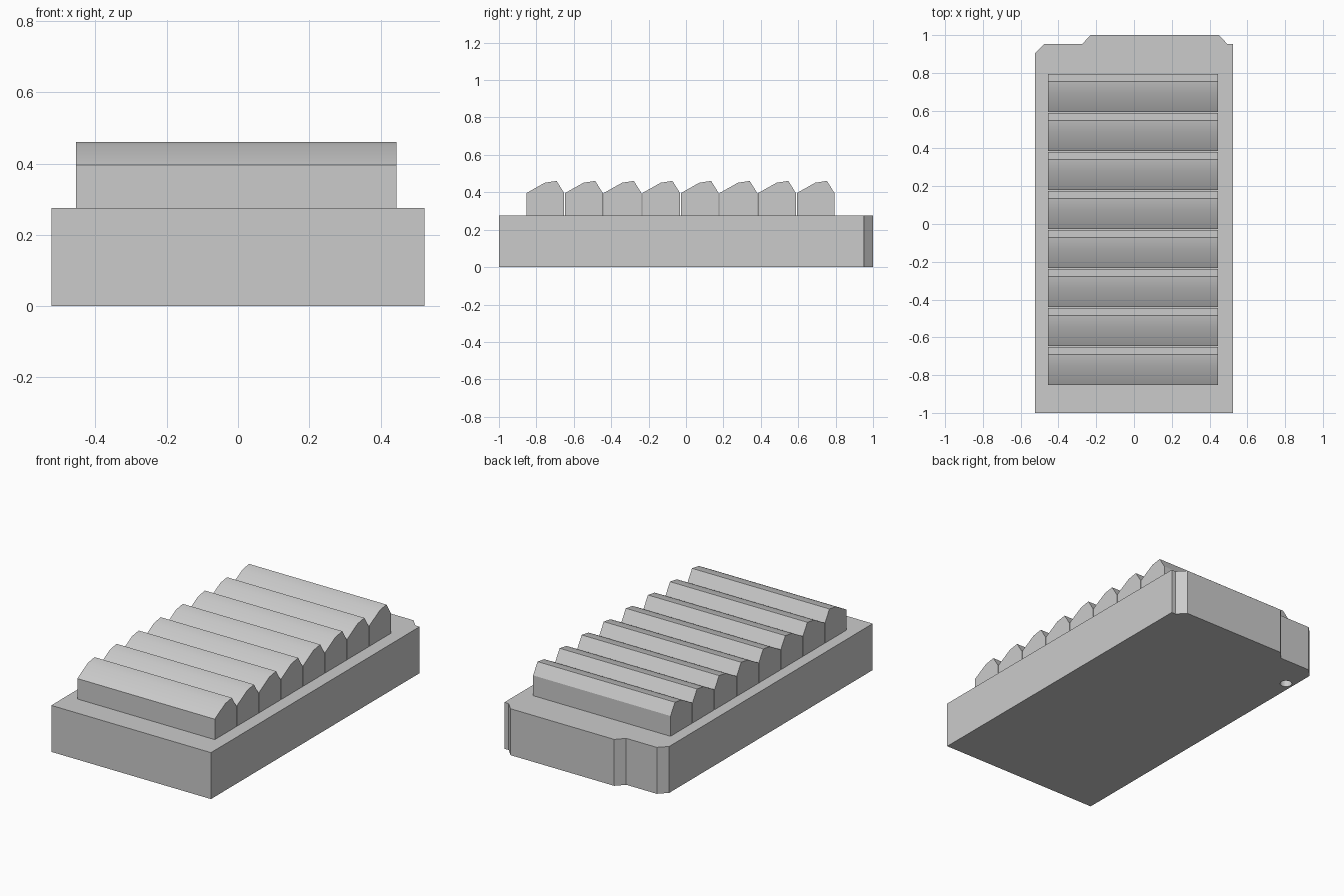
import bpy
import bmesh
from mathutils import Matrix

cube = bpy.data.objects.get("Cube")
if cube:
    bpy.data.objects.remove(cube, do_unlink=True)

# Single grey material
grey = bpy.data.materials.new("light grey")
grey.use_nodes = True
COLOUR = (0.6, 0.6, 0.6, 1)
grey.diffuse_color = COLOUR
grey.node_tree.nodes["Principled BSDF"].inputs["Base Color"].default_value = COLOUR


def prism(name, outline, to_3d, depth):
    """Extrude a closed 2D outline along the given vector."""
    bm = bmesh.new()
    face = bm.faces.new([bm.verts.new(to_3d(a, b)) for a, b in outline])
    result = bmesh.ops.extrude_face_region(bm, geom=[face], use_keep_orig=True)
    moved = [v for v in result["geom"] if isinstance(v, bmesh.types.BMVert)]
    bmesh.ops.translate(bm, verts=moved, vec=depth)
    bmesh.ops.recalc_face_normals(bm, faces=bm.faces)
    mesh = bpy.data.meshes.new(name)
    bm.to_mesh(mesh)
    bm.free()
    mesh.materials.append(grey)
    obj = bpy.data.objects.new(name, mesh)
    bpy.context.collection.objects.link(obj)
    return obj


# Base slab with a stepped, chamfered back edge
BASE_TOP = 0.275
base_outline = [(-0.523, -1), (0.523, -1), (0.523, 0.952), (0.495, 0.952),
                (0.45, 1), (-0.23, 1), (-0.275, 0.952), (-0.475, 0.952),
                (-0.523, 0.904)]
base = prism("base", base_outline, lambda x, y: (x, y, 0), (0, 0, BASE_TOP))

# Small blind hole in the underside
bm = bmesh.new()
bmesh.ops.create_cone(bm, cap_ends=True, segments=24, radius1=0.033, radius2=0.033,
                      depth=0.1, matrix=Matrix.Translation((-0.477, 0.752, 0)))
mesh = bpy.data.meshes.new("hole_cutter")
bm.to_mesh(mesh)
bm.free()
mesh.materials.append(grey)
cutter = bpy.data.objects.new("hole_cutter", mesh)
bpy.context.collection.objects.link(cutter)
cutter.hide_render = True
cutter.hide_set(True)
cutter.display_type = 'WIRE'
cut = base.modifiers.new("underside_hole", 'BOOLEAN')
cut.operation = 'DIFFERENCE'
cut.solver = 'EXACT'
cut.object = cutter

# Row of ridges: a gentle front slope, a crest and a steep back
PITCH = 0.2065
ridge_profile = [(0, BASE_TOP), (0, 0.396), (0.098, 0.451), (0.161, 0.461),
                 (0.202, 0.395), (0.202, BASE_TOP)]
for i in range(8):
    start = -0.853 + i * PITCH
    ridge = prism(f"ridge_{i + 1}", ridge_profile,
                  lambda y, z: (-0.455, start + y, z), (0.9, 0, 0))
    bpy.ops.object.select_all(action='DESELECT')
    ridge.select_set(True)
    bpy.context.view_layer.objects.active = ridge
    bpy.ops.object.shade_smooth_by_angle()
